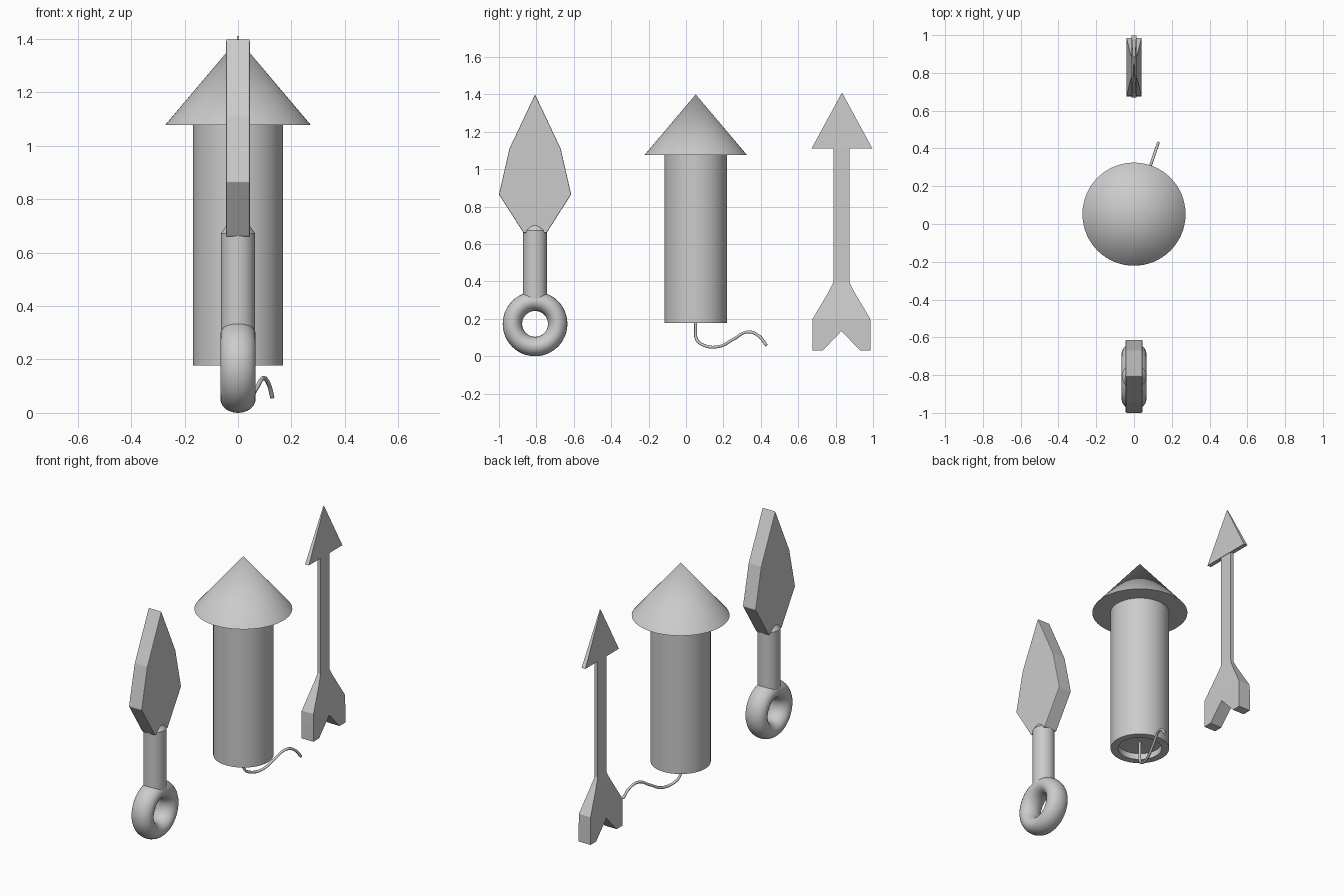
import bpy, bmesh, math
from mathutils import Vector

if "Cube" in bpy.data.objects:
    bpy.data.objects.remove(bpy.data.objects["Cube"])


def finish(name, bm, loc=(0, 0, 0), smooth=False):
    bmesh.ops.remove_doubles(bm, verts=bm.verts, dist=0.0005)
    bmesh.ops.recalc_face_normals(bm, faces=bm.faces)
    me = bpy.data.meshes.new(name)
    bm.to_mesh(me)
    bm.free()
    ob = bpy.data.objects.new(name, me)
    ob.location = loc
    bpy.context.collection.objects.link(ob)
    if smooth:
        bpy.ops.object.select_all(action='DESELECT')
        ob.select_set(True)
        bpy.context.view_layer.objects.active = ob
        bpy.ops.object.shade_smooth_by_angle(angle=math.radians(35))
    return ob


def lathe(name, profile, loc, steps=64):
    """Spin an (r, z) profile about the z axis."""
    bm = bmesh.new()
    vs = [bm.verts.new((r, 0, z)) for r, z in profile]
    es = [bm.edges.new(p) for p in zip(vs, vs[1:])]
    bmesh.ops.spin(bm, geom=vs + es, cent=(0, 0, 0), axis=(0, 0, 1),
                   angle=math.tau, steps=steps, use_merge=True)
    return finish(name, bm, loc, True)


def half_loft(name, rows, loc):
    """Stack rows of (z, inner y, outer y, half thickness), mirrored in y."""
    bm = bmesh.new()
    rings = [[bm.verts.new((x, y, z)) for x, y in
              ((-t, a), (t, a), (t, b), (-t, b))] for z, a, b, t in rows]
    for r, s in zip(rings, rings[1:]):
        for i in range(4):
            j = (i + 1) % 4
            if i == 0 and max(abs(v.co.y) for v in (r[0], s[0])) < 1e-6:
                continue  # no wall on the mirror plane
            bm.faces.new((r[i], r[j], s[j], s[i]))
    bm.faces.new(rings[0])
    bm.faces.new(rings[-1])
    bmesh.ops.dissolve_degenerate(bm, edges=bm.edges, dist=0.0005)
    ob = finish(name, bm, loc)
    m = ob.modifiers.new("mirror", 'MIRROR')
    m.use_axis = (False, True, False)
    return ob


# Throwing knife: blade, grip and ring
KY = -0.807
half = [(0.062, 0.66), (0.193, 0.865), (0.137, 1.11)]
outline = half + [(0, 1.4)] + [(-y, z) for y, z in reversed(half)]
bm = bmesh.new()
face = bm.faces.new([bm.verts.new((-0.044, y, z)) for y, z in outline])
ext = bmesh.ops.extrude_face_region(bm, geom=[face])
bmesh.ops.translate(bm, vec=(0.088, 0, 0),
                    verts=[g for g in ext['geom'] if isinstance(g, bmesh.types.BMVert)])
blade = finish("knife_blade", bm, (0, KY, 0))
bev = blade.modifiers.new("bevel", 'BEVEL')
bev.width = 0.004
bev.segments = 2

lathe("knife_grip", [(0, 0.30), (0.064, 0.30), (0.064, 0.672), (0.045, 0.698), (0, 0.702)],
      (0, KY, 0), 48)

ring = lathe("knife_ring", [(0.121 + 0.052 * math.cos(a), 0.066 * math.sin(a))
                            for a in [math.tau * i / 24 for i in range(25)]],
             (0, KY, 0.173), 48)
ring.rotation_euler = (0, math.pi / 2, 0)

# Firework rocket: body with recessed base, cone cap and fuse
RY = 0.052
lathe("rocket_body", [(0, 0.215), (0.125, 0.215), (0.125, 0.177), (0.168, 0.177),
                      (0.168, 1.09), (0, 1.09)], (0, RY, 0))
lathe("rocket_cap", [(0, 1.077), (0.273, 1.077), (0, 1.4)], (0, RY, 0))

path = [(0, 0.22), (0, 0.15), (0.005, 0.09), (0.04, 0.06), (0.125, 0.052), (0.20, 0.09),
        (0.28, 0.13), (0.335, 0.11), (0.378, 0.058)]
cu = bpy.data.curves.new("rocket_fuse", 'CURVE')
cu.dimensions = '3D'
cu.bevel_depth = 0.008
cu.bevel_resolution = 2
cu.use_fill_caps = True
sp = cu.splines.new('BEZIER')
sp.bezier_points.add(len(path) - 1)
for p, (d, z) in zip(sp.bezier_points, path):
    p.co = Vector((d * 0.34, RY + d, z))
    p.handle_left_type = p.handle_right_type = 'AUTO'
sp.resolution_u = 8
bpy.context.collection.objects.link(bpy.data.objects.new("rocket_fuse", cu))

# Arrow: pointed head, then thin shaft flaring into a notched tail
AY = 0.834
half_loft("arrow_head", [(1.41, 0, 0, 0.003), (1.11, 0, 0.163, 0.013)], (0, AY, 0))
half_loft("arrow_shaft_and_tail",
          [(1.12, 0, 0.043, 0.010), (0.395, 0, 0.043, 0.010), (0.345, 0, 0.068, 0.018),
           (0.20, 0, 0.154, 0.040), (0.135, 0, 0.155, 0.040), (0.03, 0.10, 0.155, 0.040)],
          (0, AY - 0.003, 0))
